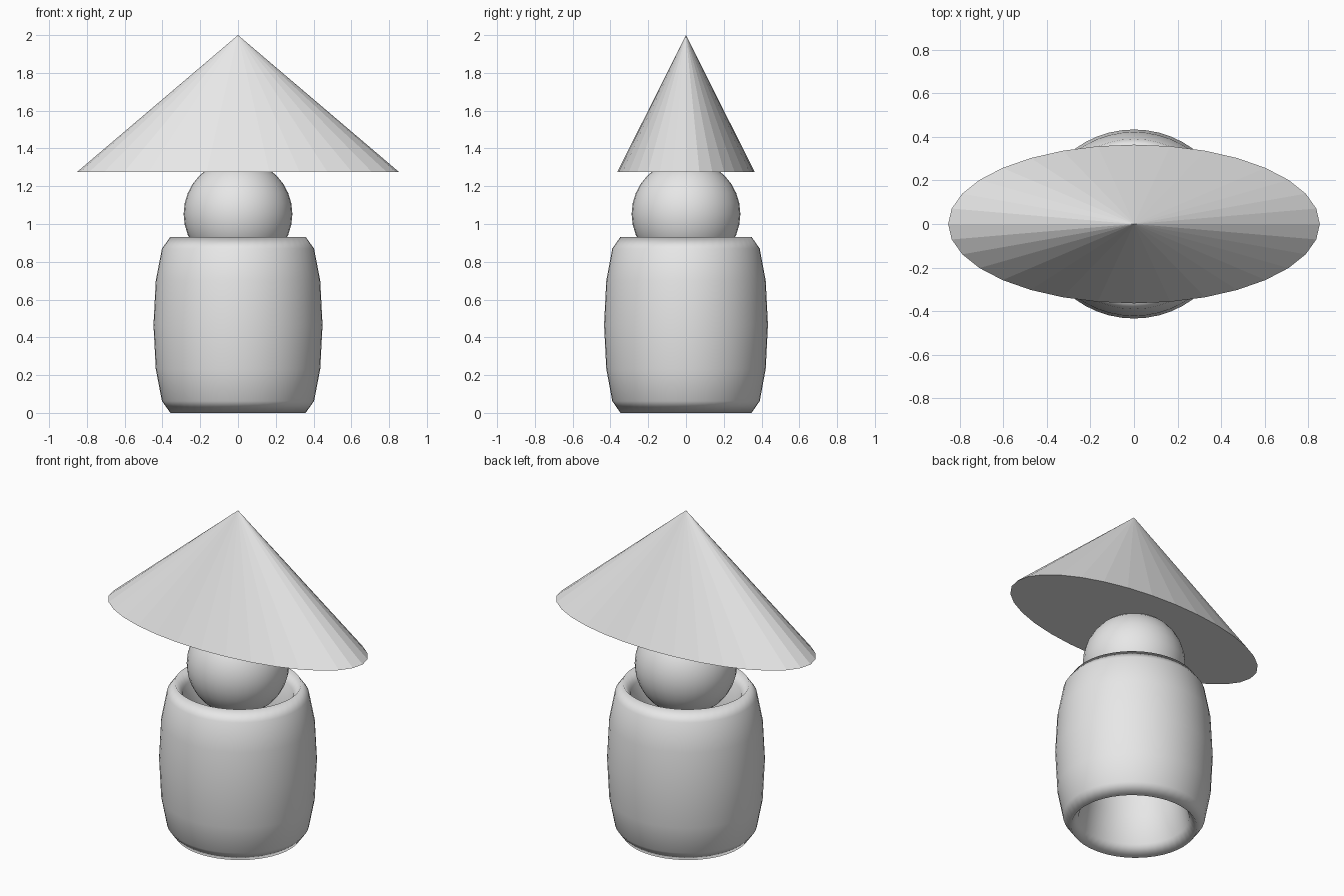
import bpy

cube = bpy.data.objects.get("Cube")
if cube:
    bpy.data.objects.remove(cube, do_unlink=True)

# Single plain colour for every part
grey = bpy.data.materials.new("plain grey")
grey.use_nodes = True
colour = (0.8, 0.8, 0.8, 1.0)
grey.diffuse_color = colour
for node in grey.node_tree.nodes:
    if node.type == 'BSDF_PRINCIPLED':
        node.inputs["Base Color"].default_value = colour


def finish(name, scale, smooth):
    """Name, size and shade the primitive that was just added."""
    obj = bpy.context.object
    obj.name = name
    obj.scale = scale
    bpy.ops.object.transform_apply(location=False, rotation=False, scale=True)
    if smooth:
        bpy.ops.object.shade_smooth()
    obj.data.materials.append(grey)
    return obj


# Body: a ring stretched upwards into a barrel with an open middle
body_half = 0.466
bpy.ops.mesh.primitive_torus_add(major_radius=1, minor_radius=0.25,
                                 major_segments=48, minor_segments=12,
                                 location=(0, 0, body_half))
finish("body", (0.358, 0.347, body_half / 0.25), True)

# Head: a ball resting in the top opening
bpy.ops.mesh.primitive_uv_sphere_add(segments=32, ring_count=16, radius=1,
                                     location=(0, 0, 1.053))
finish("head", (0.288, 0.288, 0.288), True)

# Hat: a wide, flattened faceted cone with a closed base
brim, tip = 1.275, 2.0
bpy.ops.mesh.primitive_cone_add(vertices=32, radius1=1, radius2=0, depth=1,
                                end_fill_type='NGON',
                                location=(0, 0, (brim + tip) / 2))
finish("hat", (0.853, 0.364, tip - brim), False)
